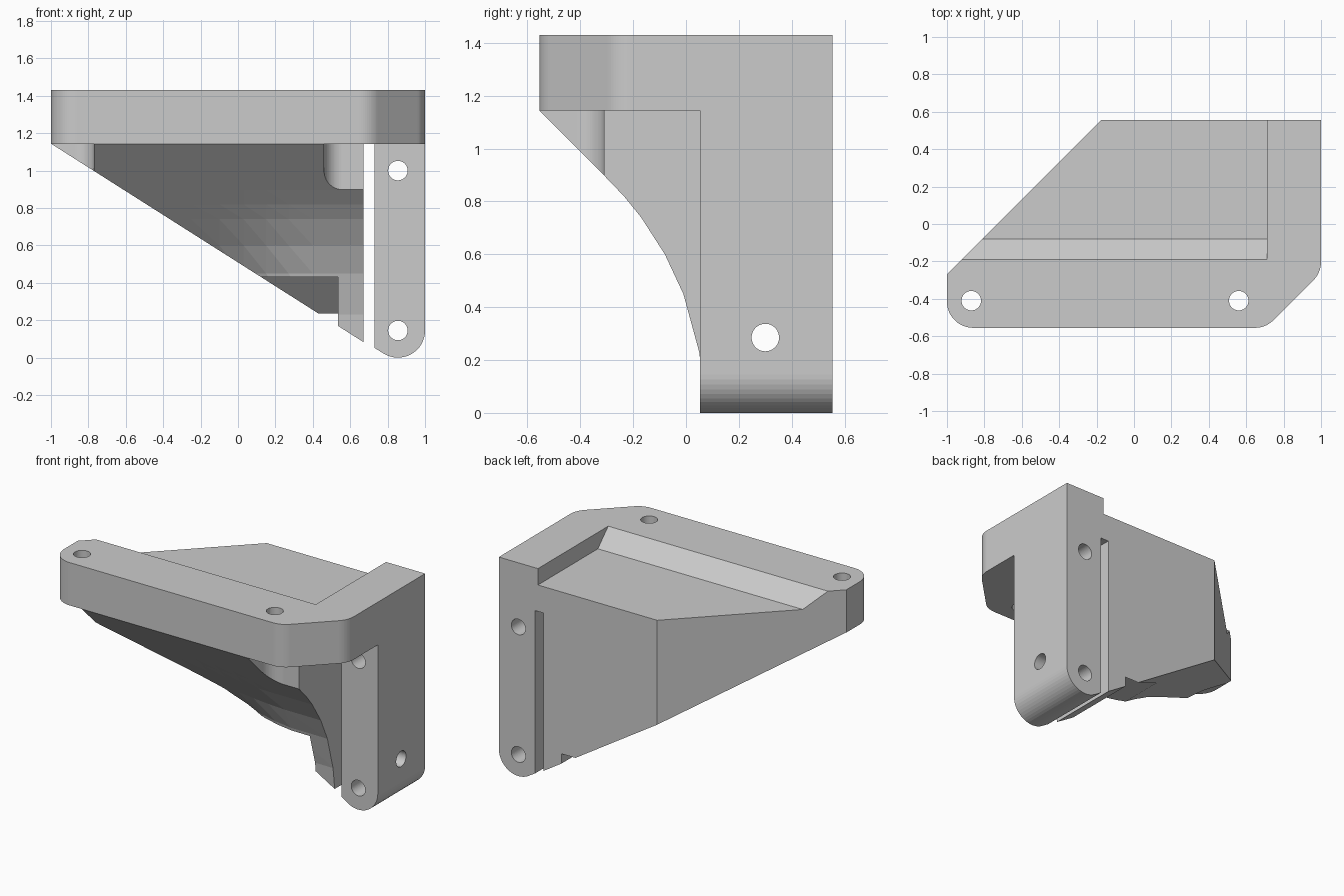
import bpy, bmesh, math

cube = bpy.data.objects.get("Cube")
if cube:
    bpy.data.objects.remove(cube, do_unlink=True)

grey = bpy.data.materials.new("plain_grey")
grey.use_nodes = True
colour = (0.6, 0.6, 0.6, 1)
grey.diffuse_color = colour
grey.node_tree.nodes["Principled BSDF"].inputs["Base Color"].default_value = colour

BACK, FRONT = 0.555, -0.555
TOP, UNDER = 1.43, 1.143


def finish(name, bm):
    bm.normal_update()
    bmesh.ops.recalc_face_normals(bm, faces=bm.faces[:])
    if bm.calc_volume(signed=True) < 0:
        bmesh.ops.reverse_faces(bm, faces=bm.faces[:])
    mesh = bpy.data.meshes.new(name)
    bm.to_mesh(mesh)
    bm.free()
    mesh.materials.append(grey)
    obj = bpy.data.objects.new(name, mesh)
    bpy.context.collection.objects.link(obj)
    return obj


def prism(name, pts, axis, lo, hi):
    """Extrude a 2D outline along one axis."""
    place = {"x": lambda u, v, d: (d, u, v),
             "y": lambda u, v, d: (u, d, v),
             "z": lambda u, v, d: (u, v, d)}[axis]
    bm = bmesh.new()
    a = [bm.verts.new(place(u, v, lo)) for u, v in pts]
    b = [bm.verts.new(place(u, v, hi)) for u, v in pts]
    bm.faces.new(a)
    bm.faces.new(b)
    n = len(pts)
    for i in range(n):
        j = (i + 1) % n
        bm.faces.new((a[i], a[j], b[j], b[i]))
    return finish(name, bm)


def arc(cx, cy, r, start, end, steps=16):
    angles = [math.radians(start + (end - start) * i / steps) for i in range(steps + 1)]
    return [(cx + r * math.cos(t), cy + r * math.sin(t)) for t in angles]


def rod(name, cx, cy, axis, lo, hi, r=0.052):
    return prism(name, arc(cx, cy, r, 0, 352.5, 47), axis, lo, hi)


def combine(target, tool, operation="DIFFERENCE"):
    mod = target.modifiers.new("shape", "BOOLEAN")
    mod.operation = operation
    mod.solver = "EXACT"
    mod.object = tool
    bpy.context.view_layer.objects.active = target
    bpy.ops.object.modifier_apply(modifier=mod.name)
    bpy.data.objects.remove(tool, do_unlink=True)


def cut_diagonal(target):
    combine(target, prism("diagonal_cutter", [(-1.27, -0.54), (0.02, 0.75), (-1.27, 0.75)],
                          "z", -0.5, 2))


# Top plate with rounded front corners and a chamfered right corner
r = 0.14
lean = r * math.tan(math.radians(22.5))
outline = (arc(-1 + r, FRONT + r, r, 180, 270)
           + arc(0.705 - lean, FRONT + r, r, 270, 315, 10)
           + arc(1 - r, -0.26 + lean, r, 315, 360, 10)
           + [(1, BACK), (-1, BACK)])
plate = prism("top_plate_and_wall_strip", outline, "z", UNDER, TOP)

# Upright wall strip with a rounded foot
foot = [(0.73, UNDER), (0.73, 0.052)] + arc(0.855, 0.145, 0.145, -122.4, 0) + [(1, UNDER)]
combine(plate, prism("wall_strip", foot, "y", 0.053, BACK), "UNION")

# Sloping recess in the top
combine(plate, prism("recess_cutter", [(-0.26, 1.5), (-0.08, 1.32), (0.7, 1.32), (0.7, 1.5)],
                     "x", -1.2, 0.71))
cut_diagonal(plate)

# Gusset body: straight overhang on the left blending to a concave curve on the right
curve = [(FRONT, UNDER), (-0.308, 0.896), (-0.235, 0.82), (-0.17, 0.74), (-0.08, 0.6),
         (-0.01, 0.45), (0.05, 0.23), (0.09, -0.1)]
bm = bmesh.new()
rings = []
for x in (-1, -0.25, -0.1, 0.03, 0.15, 0.27, 0.4, 0.67):
    t = min(max((x + 0.25) / 0.7, 0), 1)
    w = t * t * (3 - 2 * t)
    ring = []
    for y, z in curve:
        straight = min(FRONT + UNDER - z, 0.5)
        ring.append((x, straight + (y - straight) * w, z))
    ring += [(x, BACK, -0.1), (x, BACK, UNDER)]
    rings.append([bm.verts.new(p) for p in ring])
for r1, r2 in zip(rings, rings[1:]):
    for i in range(len(r1)):
        j = (i + 1) % len(r1)
        bm.faces.new((r1[i], r1[j], r2[j]))
        bm.faces.new((r1[i], r2[j], r2[i]))
bm.faces.new(rings[0])
bm.faces.new(rings[-1])
body = finish("gusset_body", bm)

# Sloped underside and diagonal back corner
slope = 0.635
edge = UNDER + 0.001
combine(body, prism("underside_cutter", [(-1.2, edge + 0.2 * slope), (1.2, edge - 2.2 * slope),
                                         (1.2, -1), (-1.2, -1)], "y", -1, 1))
cut_diagonal(body)

# Screw clearances under the plate
left_slot = [(-1.2, -0.31)] + arc(-0.87, -0.41, 0.1, 90, 0) + [(-0.77, -0.7), (-1.2, -0.7)]
right_slot = [(0.8, -0.31)] + arc(0.56, -0.41, 0.1, 90, 180) + [(0.46, -0.7), (0.8, -0.7)]
for pts in (left_slot, right_slot):
    combine(body, prism("clearance_cutter", pts, "z", 0.3, 1.3))

# Nut pocket with a sloping roof
combine(body, prism("pocket_cutter", [(-0.7, 0.43), (0.36, 0.43), (0.66, 0.13), (0.66, -0.3),
                                      (-0.7, -0.3)], "x", -0.5, 0.535))

# Screw holes
for x in (-0.87, 0.56):
    combine(plate, rod("plate_hole", x, -0.41, "z", 1, 1.6))
for z in (0.145, 1.0):
    combine(plate, rod("wall_hole", 0.855, z, "y", -0.1, 0.7))
for part in (plate, body):
    combine(part, rod("cross_hole", 0.3, 0.285, "x", 0.3, 1.2))
